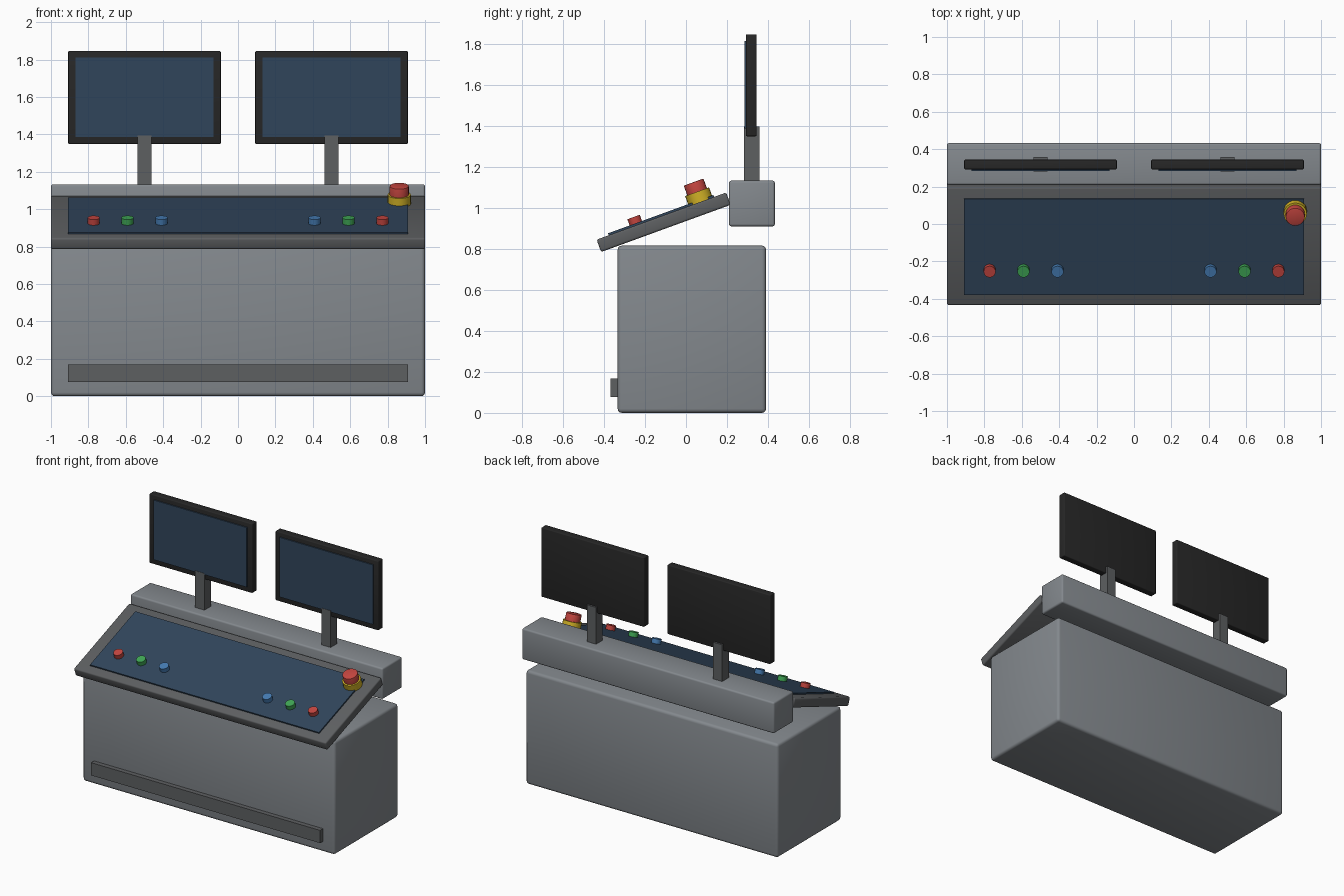
import bpy, bmesh
from math import radians
from mathutils import Matrix, Vector

if "Cube" in bpy.data.objects:
    bpy.data.objects.remove(bpy.data.objects["Cube"])


def material(name, rgb):
    m = bpy.data.materials.new(name)
    m.diffuse_color = (*rgb, 1)
    m.use_nodes = True
    m.node_tree.nodes["Principled BSDF"].inputs["Base Color"].default_value = m.diffuse_color
    return m


STEEL = material("steel_grey", (0.23, 0.25, 0.27))
DARK = material("dark_grey", (0.11, 0.115, 0.12))
BLACK = material("black_plastic", (0.02, 0.02, 0.02))
NAVY = material("navy_glass", (0.03, 0.06, 0.105))
RED = material("red", (0.55, 0.06, 0.05))
GREEN = material("green", (0.05, 0.38, 0.09))
BLUE = material("blue", (0.06, 0.2, 0.45))
YELLOW = material("yellow", (0.65, 0.45, 0.02))

# Frame of the sloping desk: local y runs up the slope, local z is its normal
DESK = Matrix.Translation((0, -0.109, 0.929)) @ Matrix.Rotation(radians(20), 4, 'X')
WORLD = Matrix.Identity(4)


def finish(name, bm, mat, frame):
    mesh = bpy.data.meshes.new(name)
    bm.to_mesh(mesh)
    bm.free()
    ob = bpy.data.objects.new(name, mesh)
    bpy.context.collection.objects.link(ob)
    ob.matrix_world = frame
    mesh.materials.append(mat)
    bpy.ops.object.select_all(action='DESELECT')
    ob.select_set(True)
    bpy.context.view_layer.objects.active = ob
    bpy.ops.object.shade_smooth_by_angle(angle=radians(35))
    return ob


def box(name, lo, hi, mat, bevel=0.0, frame=WORLD):
    """Box between two corners, optionally with rounded edges."""
    lo, hi = Vector(lo), Vector(hi)
    bm = bmesh.new()
    bmesh.ops.create_cube(bm, size=1, matrix=Matrix.LocRotScale((lo + hi) / 2, None, hi - lo))
    if bevel:
        bmesh.ops.bevel(bm, geom=bm.edges[:], offset=bevel, segments=3,
                        profile=0.5, affect='EDGES')
    return finish(name, bm, mat, frame)


def disc(name, x, y, z0, z1, r, mat, bevel=0.0):
    """Cylinder standing on the sloping desk."""
    bm = bmesh.new()
    bmesh.ops.create_cone(bm, cap_ends=True, segments=24, radius1=r, radius2=r,
                          depth=z1 - z0, matrix=Matrix.Translation((x, y, (z0 + z1) / 2)))
    if bevel:
        rim = [e for e in bm.edges if all(v.co.z > z1 - 1e-4 for v in e.verts)]
        bmesh.ops.bevel(bm, geom=rim, offset=bevel, segments=2, profile=0.5, affect='EDGES')
    return finish(name, bm, mat, DESK)


# Cabinet, kick strip and rear beam
box("cabinet", (-1, -0.333, 0), (1, 0.39, 0.815), STEEL, 0.02)
box("kick_strip", (-0.908, -0.367, 0.077), (0.908, -0.32, 0.168), DARK)
box("rear_beam", (-1, 0.209, 0.909), (1, 0.433, 1.132), STEEL, 0.012)

# Sloping desk with its inset control surface
box("sloping_desk", (-1, -0.336, -0.032), (1, 0.336, 0.032), DARK, 0.01, DESK)
box("control_surface", (-0.908, -0.273, 0.025), (0.908, 0.273, 0.042), NAVY, 0, DESK)

# Mirrored pairs: push buttons and monitors
for s, side in ((-1, "left"), (1, "right")):
    for x, label, mat in ((0.772, "red", RED), (0.591, "green", GREEN), (0.409, "blue", BLUE)):
        disc(f"{label}_button_{side}", s * x, -0.129, 0.03, 0.074, 0.032, mat)
    cx = s * 0.5
    box(f"monitor_neck_{side}", (cx - 0.037, 0.282, 1.12), (cx + 0.037, 0.357, 1.395), DARK)
    box(f"monitor_frame_{side}", (cx - 0.408, 0.292, 1.348), (cx + 0.408, 0.344, 1.845), BLACK, 0.006)
    box(f"monitor_screen_{side}", (cx - 0.37, 0.284, 1.385), (cx + 0.37, 0.31, 1.812), NAVY)

# Emergency stop
disc("stop_collar", 0.862, 0.204, 0.03, 0.084, 0.062, YELLOW)
disc("stop_button", 0.862, 0.204, 0.075, 0.134, 0.051, RED, 0.004)
